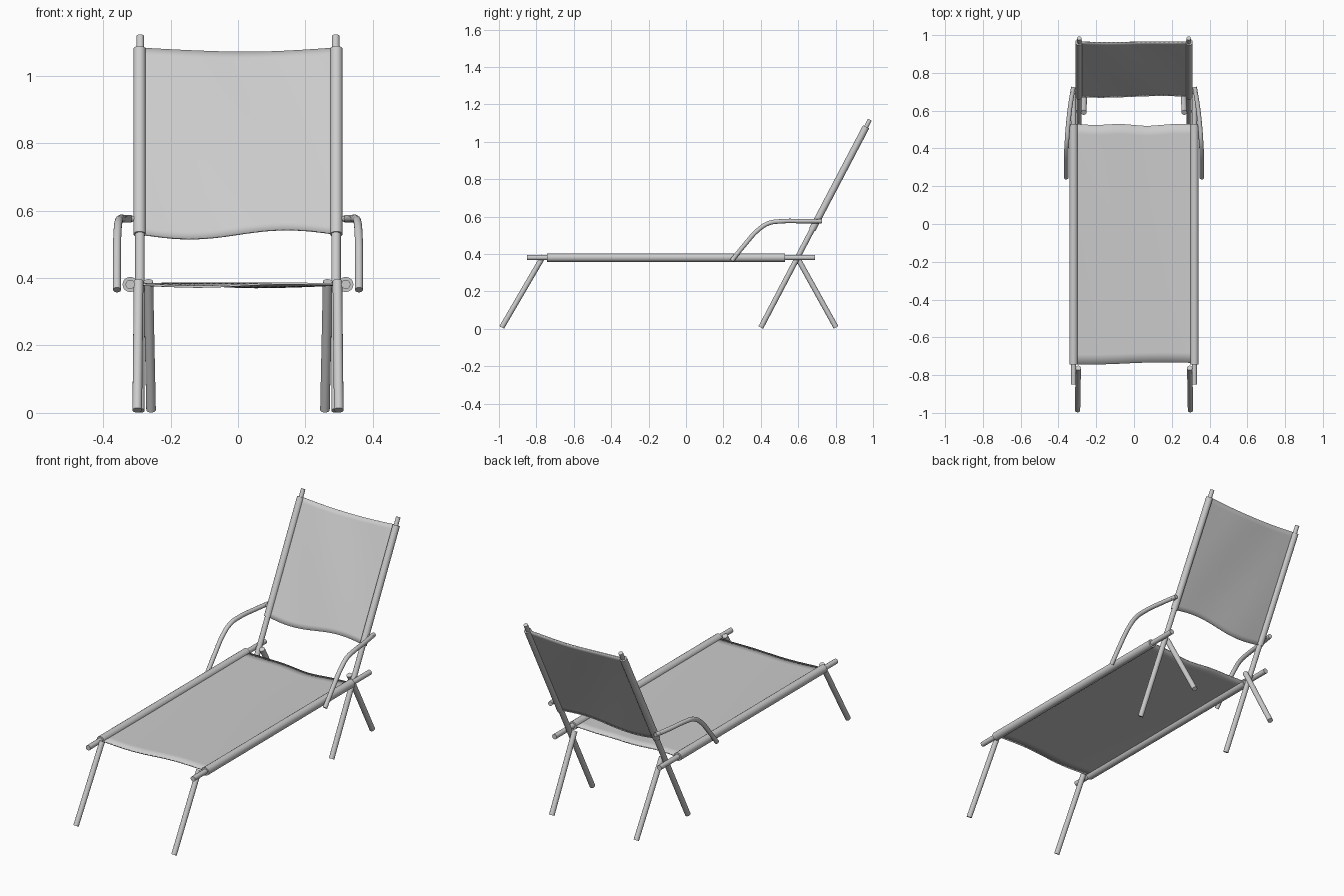
import bpy, bmesh
from math import sin, pi
from mathutils import Vector

if "Cube" in bpy.data.objects:
    bpy.data.objects.remove(bpy.data.objects["Cube"])


def smooth(ob):
    bpy.ops.object.select_all(action='DESELECT')
    ob.select_set(True)
    bpy.context.view_layer.objects.active = ob
    bpy.ops.object.shade_smooth_by_angle(angle=0.7)


def add_mesh(name, mesh):
    ob = bpy.data.objects.new(name, mesh)
    bpy.context.collection.objects.link(ob)
    return ob


def tube(name, pts, r, curved=False):
    """Capped round tube through pts, turned into a mesh."""
    cu = bpy.data.curves.new(name, 'CURVE')
    cu.dimensions = '3D'
    cu.bevel_depth = r
    cu.bevel_resolution = 6
    cu.use_fill_caps = True
    cu.resolution_u = 8
    sp = cu.splines.new('BEZIER' if curved else 'POLY')
    if curved:
        sp.bezier_points.add(len(pts) - 1)
        for bp, p in zip(sp.bezier_points, pts):
            bp.co = p
            bp.handle_left_type = bp.handle_right_type = 'AUTO'
    else:
        sp.points.add(len(pts) - 1)
        for sp_pt, p in zip(sp.points, pts):
            sp_pt.co = (*p, 1)
    tmp = add_mesh(name + "_path", cu)
    dg = bpy.context.evaluated_depsgraph_get()
    mesh = bpy.data.meshes.new_from_object(tmp.evaluated_get(dg))
    bpy.data.objects.remove(tmp)
    bm = bmesh.new()
    bm.from_mesh(mesh)
    bmesh.ops.remove_doubles(bm, verts=bm.verts, dist=1e-5)
    bmesh.ops.recalc_face_normals(bm, faces=bm.faces)
    bm.to_mesh(mesh)
    bm.free()
    ob = add_mesh(name, mesh)
    smooth(ob)
    return ob


def cloth(name, half_w, low, high, low_wave, high_wave, ripple):
    """Thin sheet from low to high (y, z) with wavy free edges."""
    nx, ny = 24, 24
    a, b = Vector((0, *low)), Vector((0, *high))
    along = (b - a).normalized()
    normal = Vector((1, 0, 0)).cross(along)
    bm = bmesh.new()
    rows = []
    for j in range(ny + 1):
        t = j / ny
        row = []
        for i in range(nx + 1):
            u = 2 * i / nx - 1
            p = a.lerp(b, t) + along * (low_wave(u) * (1 - t) + high_wave(u) * t)
            p += normal * ripple * (1 - u * u) * (-0.6 + sin(3 * u + 4 * t))
            p.x = u * half_w
            row.append(bm.verts.new(p))
        rows.append(row)
    for r0, r1 in zip(rows, rows[1:]):
        for i in range(nx):
            bm.faces.new((r0[i], r0[i + 1], r1[i + 1], r1[i]))
    mesh = bpy.data.meshes.new(name)
    bm.to_mesh(mesh)
    bm.free()
    ob = add_mesh(name, mesh)
    mod = ob.modifiers.new("thickness", 'SOLIDIFY')
    mod.thickness = 0.006
    mod.offset = 0
    smooth(ob)


R = 0.0142
foot, top = Vector((0, 0.40, 0.007)), Vector((0, 0.983, 1.118))


def on_back(x, z):
    p = foot.lerp(top, (z - foot.z) / (top.z - foot.z))
    return (x, p.y, p.z)


for side, s in (("left", -1), ("right", 1)):
    # Frame: side rail, front leg, long back post, rear leg
    tube(f"{side}_side_rail", [(s * .32, -.85, .381), (s * .32, .69, .381)], .0138)
    tube(f"{side}_front_leg", [(s * .299, -.985, .008), (s * .295, -.762, .39)], R)
    tube(f"{side}_back_post", [on_back(s * .291, .007), on_back(s * .291, 1.08)], R)
    tube(f"{side}_back_post_tip", [on_back(s * .29, 1.07), on_back(s * .29, 1.118)], .0115)
    tube(f"{side}_rear_leg", [(s * .266, .59, .39), (s * .258, .802, .008)], R)
    # Curved armrest
    tube(f"{side}_armrest", [(s * .359, .245, .365), (s * .359, .31, .445),
                             (s * .358, .385, .528), (s * .355, .44, .564),
                             (s * .35, .51, .575), (s * .338, .62, .576),
                             (s * .321, .725, .576)], .0118, True)
    # Joint pins
    tube(f"{side}_pivot_pin", [(s * .255, .596, .381), (s * .325, .596, .381)], .007)
    tube(f"{side}_leg_pin", [(s * .29, -.768, .381), (s * .325, -.768, .381)], .007)
    tube(f"{side}_arm_pin", [on_back(s * .285, .576), on_back(s * .335, .576)], .008)
    # Fabric sleeves round the tubes
    tube(f"{side}_seat_sleeve", [(s * .32, -.743, .381), (s * .32, .53, .381)], .0225)
    tube(f"{side}_back_sleeve", [on_back(s * .292, .53), on_back(s * .292, 1.08)], .0185)

# Fabric sheets
cloth("seat_fabric", .32, (-.738, .382), (.53, .382),
      lambda u: .006 * sin(2.5 * u + .3), lambda u: -.006 * (1 - u * u) - .005 * sin(2 * pi * u) * (1 - u * u), .006)
cloth("back_fabric", .292, on_back(0, .53)[1:], on_back(0, 1.083)[1:],
      lambda u: .014 * sin(pi * u), lambda u: -.012 * (1 - u * u), .003)
